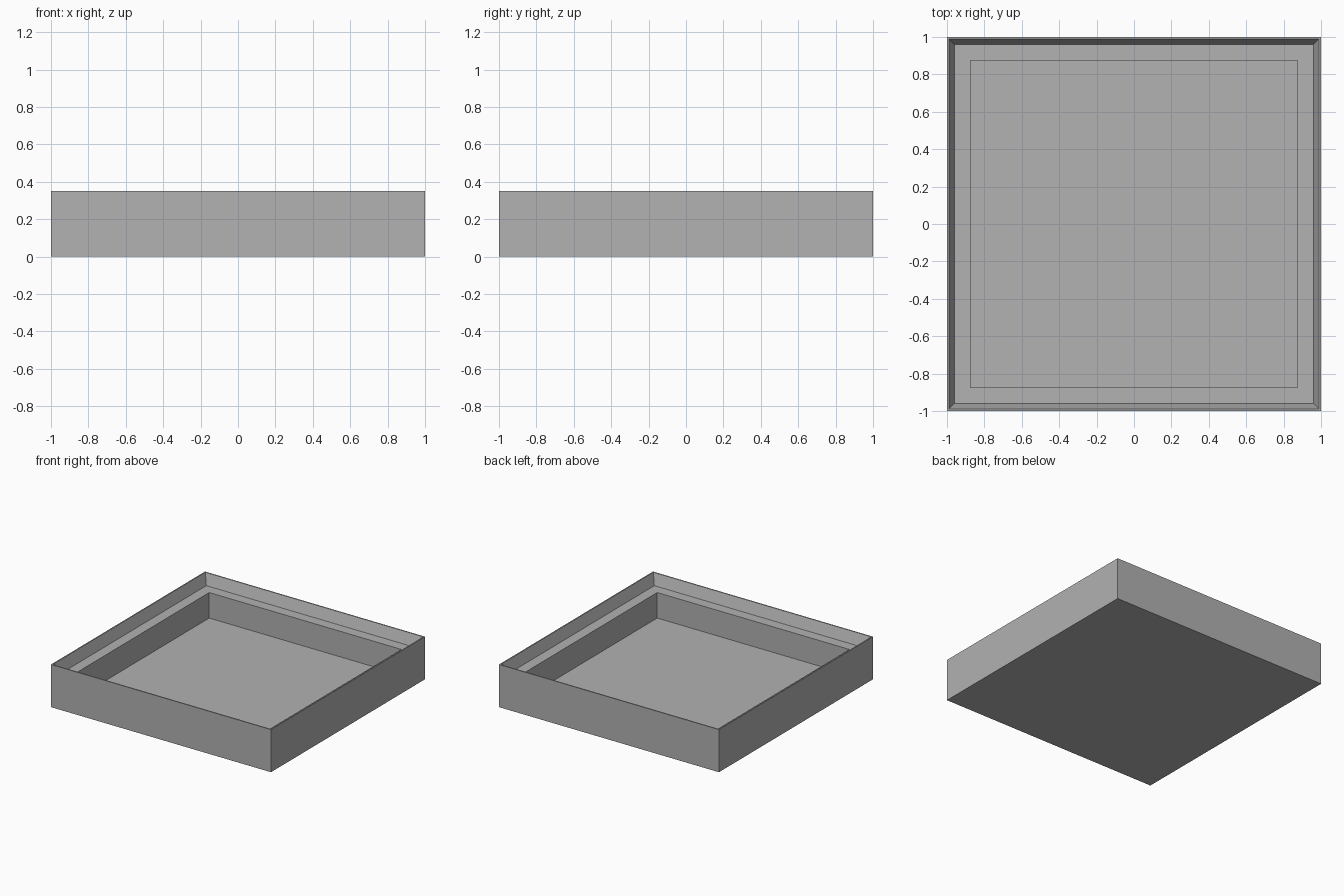
import bpy
import bmesh

# Remove the default cube
cube = bpy.data.objects.get("Cube")
if cube:
    bpy.data.objects.remove(cube, do_unlink=True)

# Single grey material
grey = bpy.data.materials.new("plain_grey")
grey.use_nodes = True
color = (0.445, 0.445, 0.445, 1.0)
grey.diffuse_color = color
grey.node_tree.nodes["Principled BSDF"].inputs["Base Color"].default_value = color

# Tray section as (half width, height), from the underside over the rim to the floor
HEIGHT, LEDGE, FLOOR = 0.35, 0.26, 0.05
section = [
    (1.0, 0.0),        # underside edge
    (1.0, HEIGHT),     # outer rim
    (0.99, HEIGHT),    # inner rim
    (0.96, LEDGE),     # foot of the tapered lip
    (0.873, LEDGE),    # inner edge of the ledge
    (0.873, FLOOR),    # floor edge
]


def square_ring(bm, half, z):
    corners = ((-1, -1), (1, -1), (1, 1), (-1, 1))
    return [bm.verts.new((sx * half, sy * half, z)) for sx, sy in corners]


# Sweep the section round the square and close the underside and floor
bm = bmesh.new()
rings = [square_ring(bm, half, z) for half, z in section]
for low, high in zip(rings, rings[1:]):
    for i in range(4):
        j = (i + 1) % 4
        bm.faces.new((low[i], low[j], high[j], high[i]))
bm.faces.new(rings[0][::-1])
bm.faces.new(rings[-1])
bmesh.ops.recalc_face_normals(bm, faces=bm.faces[:])

mesh = bpy.data.meshes.new("square_tray")
bm.to_mesh(mesh)
bm.free()
mesh.materials.append(grey)
tray = bpy.data.objects.new("square_tray", mesh)
bpy.context.collection.objects.link(tray)
